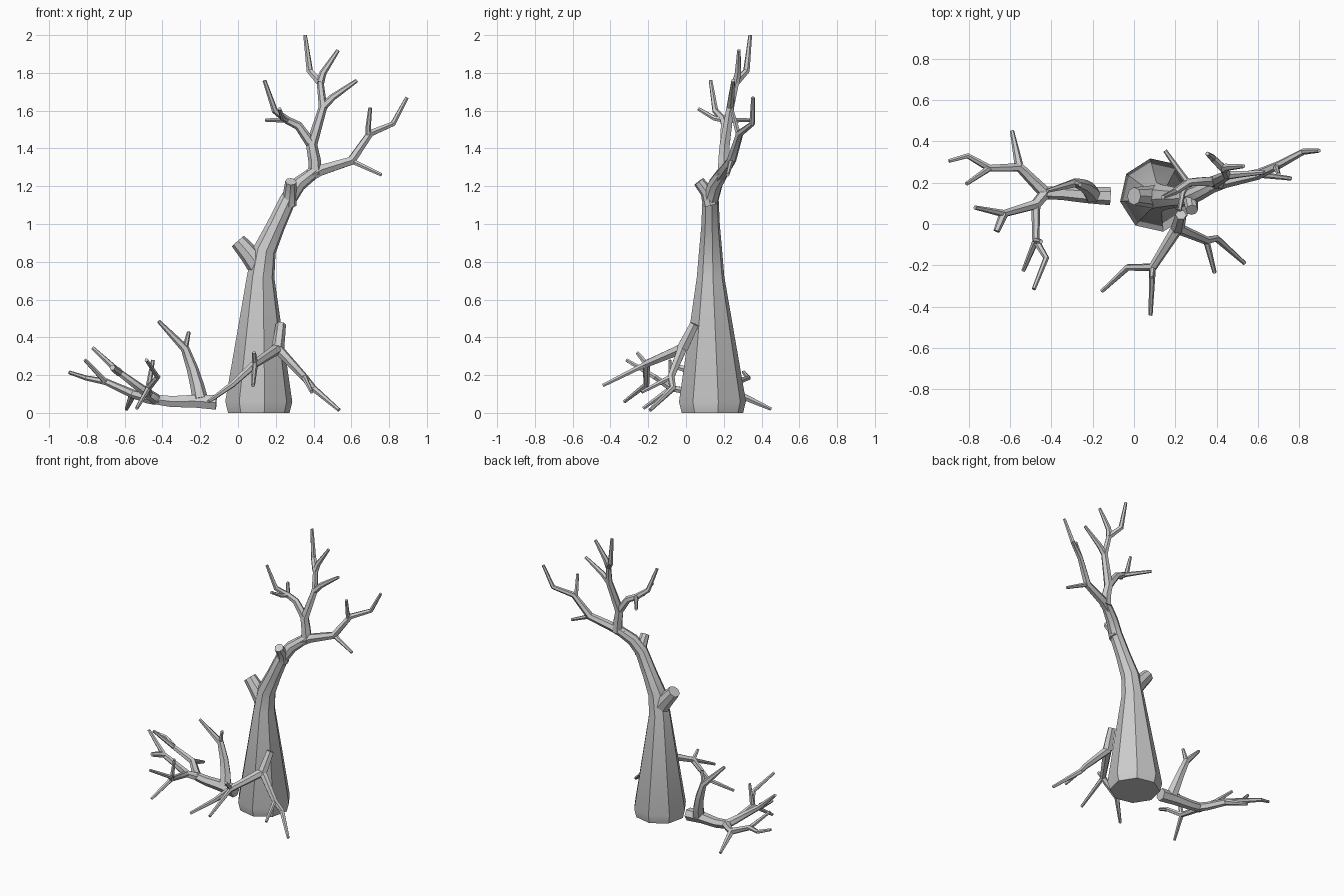
import bpy
import bmesh
import math
from mathutils import Vector

default_cube = bpy.data.objects.get("Cube")
if default_cube:
    bpy.data.objects.remove(default_cube, do_unlink=True)

# One plain bark colour for everything
bark = bpy.data.materials.new("grey_bark")
bark.use_nodes = True
bark_colour = (0.6, 0.6, 0.6, 1.0)
bark.diffuse_color = bark_colour
bark.node_tree.nodes["Principled BSDF"].inputs["Base Color"].default_value = bark_colour


def sweep(bm, points, radii, sides, phase=0.0):
    """Sweep a polygon ring along the points, with closed ends."""
    points = [Vector(p) for p in points]
    steps = [(b - a).normalized() for a, b in zip(points, points[1:])]
    tangents = [steps[0]]
    tangents += [(a + b).normalized() for a, b in zip(steps, steps[1:])]
    tangents.append(steps[-1])
    side = Vector((1, 0, 0)) if abs(tangents[0].x) < 0.8 else Vector((0, 1, 0))
    rings = []
    for point, tangent, radius in zip(points, tangents, radii):
        side = (side - tangent * side.dot(tangent)).normalized()
        across = tangent.cross(side)
        ring = []
        for i in range(sides):
            angle = phase + math.tau * i / sides
            offset = side * math.cos(angle) + across * math.sin(angle)
            ring.append(bm.verts.new(point + offset * radius))
        rings.append(ring)
    for low, high in zip(rings, rings[1:]):
        for i in range(sides):
            j = (i + 1) % sides
            bm.faces.new((low[i], low[j], high[j], high[i]))
    bm.faces.new(list(reversed(rings[0])))
    bm.faces.new(rings[-1])


def limb(bm, start, end, *points, sides=6):
    """Branch whose radius tapers evenly from start to end along its length."""
    lengths = [0.0]
    for a, b in zip(points, points[1:]):
        lengths.append(lengths[-1] + (Vector(b) - Vector(a)).length)
    radii = [start + (end - start) * s / lengths[-1] for s in lengths]
    sweep(bm, points, radii, sides)


def finish(bm, name):
    """Turn the mesh into a named object with smooth shading and sharp edges."""
    bmesh.ops.recalc_face_normals(bm, faces=bm.faces)
    mesh = bpy.data.meshes.new(name)
    bm.to_mesh(mesh)
    bm.free()
    mesh.materials.append(bark)
    obj = bpy.data.objects.new(name, mesh)
    bpy.context.collection.objects.link(obj)
    bpy.ops.object.select_all(action="DESELECT")
    obj.select_set(True)
    bpy.context.view_layer.objects.active = obj
    bpy.ops.object.shade_smooth_by_angle(angle=math.radians(35))


thick, medium, thin, tip = 0.034, 0.022, 0.016, 0.01

# Trunk: flared octagonal foot, leaning upper part and two cut stubs
bm = bmesh.new()
sweep(bm,
      [(.11, .14, 0), (.11, .14, .06), (.12, .13, .72), (.14, .13, .86),
       (.2, .13, .99), (.265, .13, 1.13), (.32, .155, 1.21), (.41, .2, 1.28)],
      [.165, .18, .074, .062, .05, .044, .04, .032], 8, math.radians(10))
limb(bm, .06, .043, (.12, .13, .76), (.06, .132, .84), (0, .135, .91), sides=8)
limb(bm, .04, .03, (.27, .13, 1.1), (.275, .11, 1.17), (.28, .068, 1.225), sides=8)
finish(bm, "trunk")

# Crown: outer limb reaching to the left side
bm = bmesh.new()
fork, shoulder = (.6, .24, 1.335), (.7, .285, 1.48)
limb(bm, thick, tip, (.37, .18, 1.25), (.44, .205, 1.285), fork, shoulder,
     (.82, .35, 1.53), (.895, .355, 1.67))
limb(bm, thin, tip, fork, (.76, .22, 1.26))
limb(bm, thin, tip, (.69, .28, 1.465), (.69, .265, 1.52), (.7, .24, 1.615))
finish(bm, "crown_outer_limb")

# Crown: upright limb with its twigs
bm = bmesh.new()
crotch, fork, high_fork = (.39, .205, 1.42), (.45, .235, 1.62), (.435, .265, 1.75)
limb(bm, .036, .018, (.41, .2, 1.26), (.405, .2, 1.34), crotch, fork, high_fork)
limb(bm, medium, tip, high_fork, (.38, .32, 1.81), (.355, .34, 2))
limb(bm, medium, tip, high_fork, (.45, .275, 1.8), (.53, .28, 1.92))
limb(bm, medium, tip, fork, (.5, .24, 1.67), (.63, .25, 1.76))
finish(bm, "crown_upright_limb")

# Crown: inner limb with its twigs
bm = bmesh.new()
fork = (.26, .2, 1.55)
limb(bm, .028, tip, crotch, (.32, .205, 1.52), fork, (.195, .155, 1.6), (.14, .13, 1.76))
limb(bm, thin, tip, fork, (.15, .355, 1.55))
limb(bm, thin, tip, fork, (.235, .15, 1.56), (.22, .065, 1.61))
finish(bm, "crown_inner_limb")

# Small fallen branch leaning in front of the trunk
bm = bmesh.new()
knee, near_fork, far_fork = (.21, -.02, .34), (.09, -.21, .26), (.35, -.08, .19)
limb(bm, .027, .034, (.227, .045, .47), (.22, .015, .41), knee)
limb(bm, .03, tip, knee, near_fork, (-.03, -.21, .15), (-.155, -.325, .06))
limb(bm, thin, tip, near_fork, (.08, -.44, .145))
limb(bm, thin, tip, near_fork, (.085, -.26, .32))
limb(bm, .028, tip, knee, far_fork, (.4, -.07, .13), (.535, -.19, .015))
limb(bm, thin, tip, far_fork, (.39, -.235, .11))
finish(bm, "leaning_fallen_branch")

# Large fallen branch: butt end and raised limb
bm = bmesh.new()
spread = (-.43, .15, .07)
limb(bm, .044, .03, (-.115, .135, .055), (-.23, .14, .062), (-.35, .15, .06), spread)
elbow = (-.28, .2, .34)
limb(bm, .042, tip, (-.2, .14, .07), (-.215, .165, .14), (-.24, .185, .23),
     elbow, (-.42, .16, .485))
limb(bm, thin, tip, elbow, (-.26, .19, .43))
finish(bm, "ground_branch_stem")

# Large fallen branch: rear limb
bm = bmesh.new()
near_fork, far_fork = (-.555, .275, .1), (-.7, .27, .165)
limb(bm, .03, tip, spread, (-.47, .19, .075), near_fork, far_fork,
     (-.805, .33, .185), (-.895, .305, .215))
limb(bm, medium, tip, near_fork, (-.59, .45, .02))
limb(bm, thin, tip, far_fork, (-.81, .195, .28))
finish(bm, "ground_branch_rear_limb")

# Large fallen branch: front limbs
bm = bmesh.new()
root, side_fork, front_fork = (-.475, .095, .1), (-.63, .05, .215), (-.475, -.08, .13)
limb(bm, .03, tip, spread, root, side_fork, (-.77, .08, .345))
limb(bm, medium, thin, side_fork, (-.665, -.035, .24))
limb(bm, medium, tip, root, front_fork, (-.425, -.165, .19), (-.485, -.315, .28))
limb(bm, thin, tip, front_fork, (-.535, -.225, .025))
limb(bm, thin, tip, front_fork, (-.45, -.085, .28))
finish(bm, "ground_branch_front_limbs")
